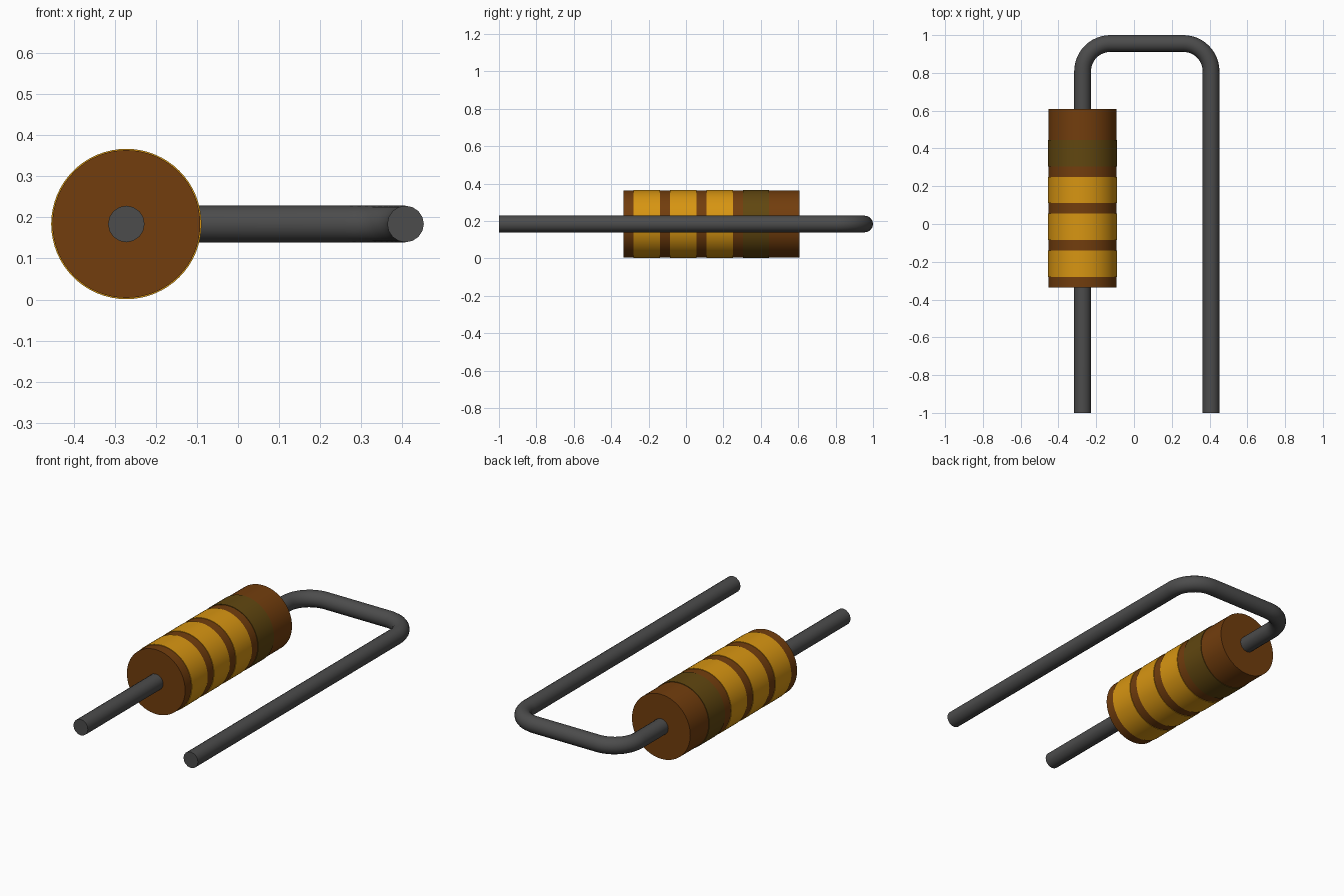
import bpy, bmesh, math
from mathutils import Vector

cube = bpy.data.objects.get("Cube")
if cube:
    bpy.data.objects.remove(cube, do_unlink=True)

AXIS_X, AXIS_Z = -0.272, 0.184      # centre line of the body
WIRE_X, WIRE_R = 0.408, 0.0445      # far leg of the wire and wire thickness
BODY_R, BAND_R = 0.180, 0.183
BEND_R, BACK_Y = 0.147, 0.9555      # bend of the wire and its rear run
SIDES = 64


def material(name, rgb):
    mat = bpy.data.materials.new(name)
    mat.use_nodes = True
    mat.diffuse_color = (*rgb, 1)
    bsdf = next(n for n in mat.node_tree.nodes if n.type == 'BSDF_PRINCIPLED')
    bsdf.inputs["Base Color"].default_value = (*rgb, 1)
    return mat


brown = material("brown", (0.168, 0.047, 0.004))
orange = material("orange", (0.680, 0.300, 0.006))
olive = material("olive", (0.118, 0.062, 0.005))
grey = material("dark_grey", (0.072, 0.072, 0.072))


def smooth(obj):
    bpy.ops.object.select_all(action='DESELECT')
    obj.select_set(True)
    bpy.context.view_layer.objects.active = obj
    bpy.ops.object.shade_smooth_by_angle(angle=math.radians(35))


def lathe(name, profile, mat):
    """Turn (radius, y) points around the body axis."""
    bm = bmesh.new()
    rings = []
    for r, y in profile:
        rings.append([bm.verts.new((r * math.cos(a), y, r * math.sin(a)))
                      for a in (2 * math.pi * i / SIDES for i in range(SIDES))])
    for low, high in zip(rings, rings[1:]):
        for i in range(SIDES):
            j = (i + 1) % SIDES
            bm.faces.new((low[i], high[i], high[j], low[j]))
    return rings, bm


def finish(name, bm, mat):
    bmesh.ops.recalc_face_normals(bm, faces=bm.faces)
    mesh = bpy.data.meshes.new(name)
    bm.to_mesh(mesh)
    bm.free()
    mesh.materials.append(mat)
    obj = bpy.data.objects.new(name, mesh)
    obj.location = (AXIS_X, 0, AXIS_Z)
    bpy.context.collection.objects.link(obj)
    smooth(obj)


# Body: plain capped cylinder
rings, bm = lathe("body", [(BODY_R, -0.335), (BODY_R, 0.608)], brown)
for ring in rings:
    bm.faces.new(ring)
finish("body", bm, brown)

# Four raised colour bands, evenly spaced
for i, mat in enumerate((orange, orange, orange, olive)):
    y0 = -0.28 + 0.195 * i
    y1 = y0 + 0.14
    inner = BODY_R - 0.002
    rings, bm = lathe("band", [(inner, y0), (BAND_R, y0), (BAND_R, y1),
                               (inner, y1), (inner, y0)], mat)
    bmesh.ops.remove_doubles(bm, verts=bm.verts, dist=1e-5)
    finish(f"band_{i + 1}", bm, mat)

# Wire: through the body, two rounded bends, back along the far side
path = [Vector((AXIS_X, -1, AXIS_Z))]
for cx, start in ((AXIS_X + BEND_R, 180), (WIRE_X - BEND_R, 90)):
    for k in range(13):
        a = math.radians(start - 90 * k / 12)
        path.append(Vector((cx + BEND_R * math.cos(a),
                            BACK_Y - BEND_R + BEND_R * math.sin(a), AXIS_Z)))
path.append(Vector((WIRE_X, -1, AXIS_Z)))

curve = bpy.data.curves.new("wire", 'CURVE')
curve.dimensions = '3D'
curve.bevel_depth = WIRE_R
curve.bevel_resolution = 6
curve.use_fill_caps = True
spline = curve.splines.new('POLY')
spline.points.add(len(path) - 1)
for point, co in zip(spline.points, path):
    point.co = (*co, 1)
curve.materials.append(grey)
wire = bpy.data.objects.new("wire", curve)
bpy.context.collection.objects.link(wire)
bpy.ops.object.select_all(action='DESELECT')
wire.select_set(True)
bpy.context.view_layer.objects.active = wire
bpy.ops.object.convert(target='MESH')
wire = bpy.context.view_layer.objects.active
# Weld the end caps to the tube
bm = bmesh.new()
bm.from_mesh(wire.data)
bmesh.ops.remove_doubles(bm, verts=bm.verts, dist=1e-5)
bmesh.ops.recalc_face_normals(bm, faces=bm.faces)
bm.to_mesh(wire.data)
bm.free()
smooth(wire)
